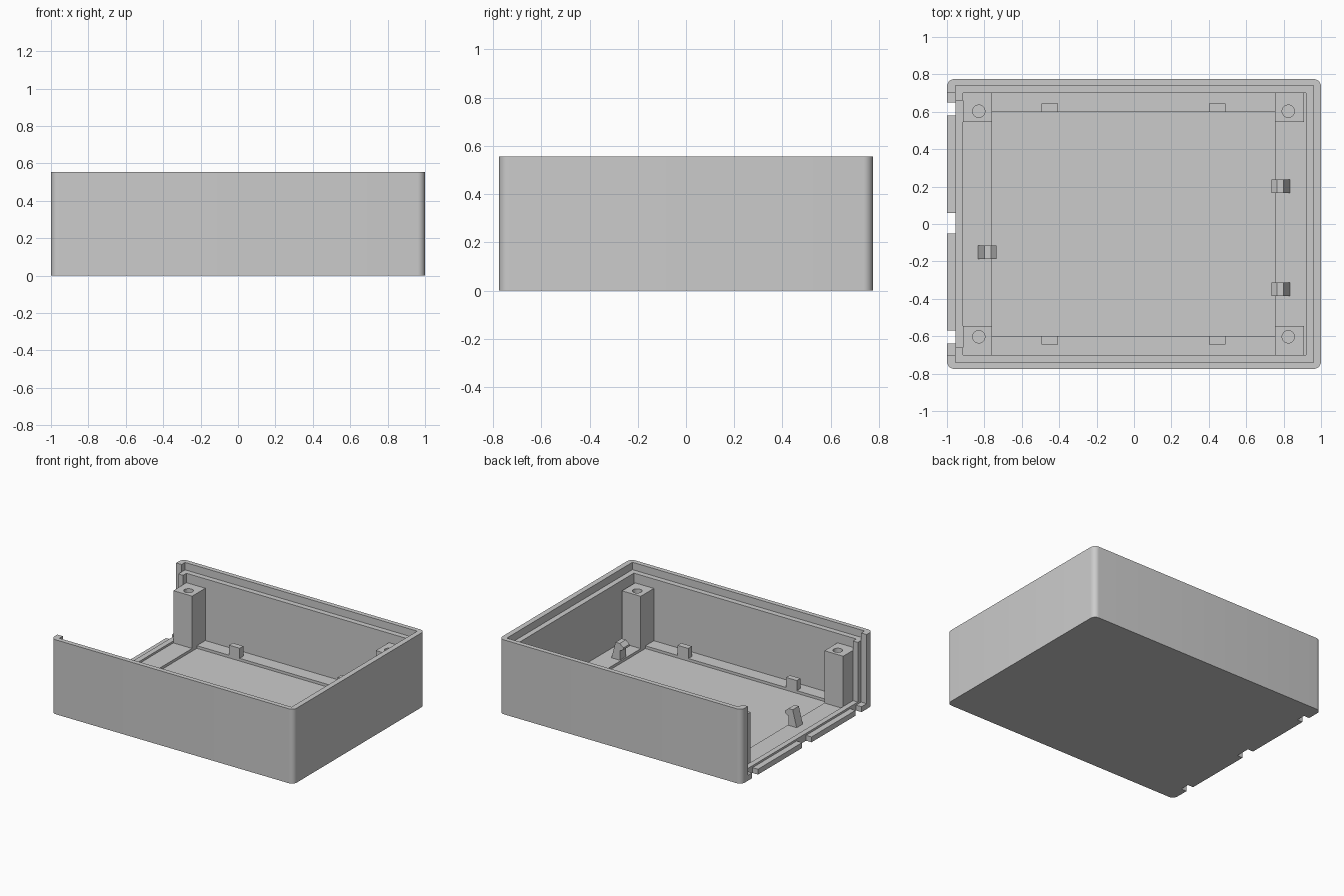
import bpy, bmesh, math

cube = bpy.data.objects.get("Cube")
if cube:
    bpy.data.objects.remove(cube, do_unlink=True)

# Single plastic colour
grey = bpy.data.materials.new("grey_plastic")
grey.use_nodes = True
COLOR = (0.6, 0.6, 0.6, 1)
grey.diffuse_color = COLOR
grey.node_tree.nodes["Principled BSDF"].inputs["Base Color"].default_value = COLOR


def finish(name, bm):
    bmesh.ops.recalc_face_normals(bm, faces=bm.faces)
    mesh = bpy.data.meshes.new(name)
    bm.to_mesh(mesh)
    bm.free()
    mesh.materials.append(grey)
    obj = bpy.data.objects.new(name, mesh)
    bpy.context.collection.objects.link(obj)
    return obj


def box(name, x, y, z, corner=0):
    """Box from (min, max) ranges, optionally with rounded upright edges."""
    bm = bmesh.new()
    bmesh.ops.create_cube(bm, size=1)
    for v in bm.verts:
        v.co = [r[0] if c < 0 else r[1] for c, r in zip(v.co, (x, y, z))]
    if corner:
        upright = [e for e in bm.edges if abs(e.verts[0].co.z - e.verts[1].co.z) > 0.1]
        bmesh.ops.bevel(bm, geom=upright, offset=corner, segments=8,
                        profile=0.5, affect='EDGES')
    return finish(name, bm)


def cylinder(name, x, y, z, radius):
    bm = bmesh.new()
    bmesh.ops.create_cone(bm, cap_ends=True, segments=32, radius1=radius,
                          radius2=radius, depth=z[1] - z[0])
    bmesh.ops.translate(bm, verts=bm.verts, vec=(x, y, (z[0] + z[1]) / 2))
    return finish(name, bm)


def cut(obj, cutter):
    """Subtract the cutter, apply the result and discard the cutter."""
    cutter.hide_render = True
    mod = obj.modifiers.new("cut", 'BOOLEAN')
    mod.operation = 'DIFFERENCE'
    mod.solver = 'EXACT'
    mod.object = cutter
    bpy.context.view_layer.objects.active = obj
    bpy.ops.object.modifier_apply(modifier=mod.name)
    bpy.data.objects.remove(cutter, do_unlink=True)


def clip(name, side, y):
    """Snap hook extruded along y, sloping on its outer side."""
    outline = [(.84, .015), (.80, .165), (.765, .165), (.735, .14),
               (.735, .125), (.765, .11), (.765, .015)]
    bm = bmesh.new()
    face = bm.faces.new([bm.verts.new((side * x, y - .036, z)) for x, z in outline])
    ext = bmesh.ops.extrude_face_region(bm, geom=[face])
    moved = [g for g in ext["geom"] if isinstance(g, bmesh.types.BMVert)]
    bmesh.ops.translate(bm, verts=moved, vec=(0, .072, 0))
    return finish(name, bm)


FLOOR, RECESS, LEDGE, TOP = .04, .02, .50, .555
END = -.955   # inner side of the end panel gap

# Case shell: open top, open end, stepped rim and sunken floor
case = box("case_shell", (-1, 1), (-.775, .775), (0, TOP), corner=.04)
cut(case, box("cavity_cutter", (-1.2, .92), (-.70, .70), (FLOOR, 1)))
cut(case, box("rim_cutter", (END, .96), (-.74, .74), (LEDGE, 1)))
cut(case, box("floor_cutter", (-.76, .755), (-.60, .60), (RECESS, .3)))
# Notches through the floor at the open end
for low, high in ((.58, .65), (-.05, .06), (-.64, -.57)):
    cut(case, box("notch_cutter", (-1.2, END), (low, high), (-.1, .2)))
bpy.ops.object.select_all(action='DESELECT')
case.select_set(True)
bpy.context.view_layer.objects.active = case
bpy.ops.object.shade_smooth_by_angle(angle=math.radians(30))

# Sill across the open end
box("end_sill", (END, -.915), (-.70, .70), (FLOOR - .01, FLOOR + .015))

for s, label in ((1, "back"), (-1, "front")):
    # Upright rail beside the open end
    box(label + "_end_rail", (END, -.915), sorted((s * .66, s * .705)), (FLOOR - .01, LEDGE))
    # Corner screw posts
    for x0, x1, hole, side in ((-.915, -.76, -.83, "right"), (.755, .91, .825, "left")):
        post = box(f"{label}_{side}_screw_post", (x0, x1),
                   sorted((s * .545, s * .71)), (FLOOR - .01, .43))
        cut(post, cylinder("hole_cutter", hole, s * .603, (.2, .6), .033))
    # Small stops on the raised floor border
    for x, side in ((-.45, "right"), (.445, "left")):
        box(f"{label}_{side}_stop", (x - .044, x + .044),
            sorted((s * .60, s * .643)), (FLOOR - .01, .115))

# Snap hooks for the circuit board
clip("left_back_clip", 1, .203)
clip("left_front_clip", 1, -.348)
clip("right_clip", -1, -.15)
